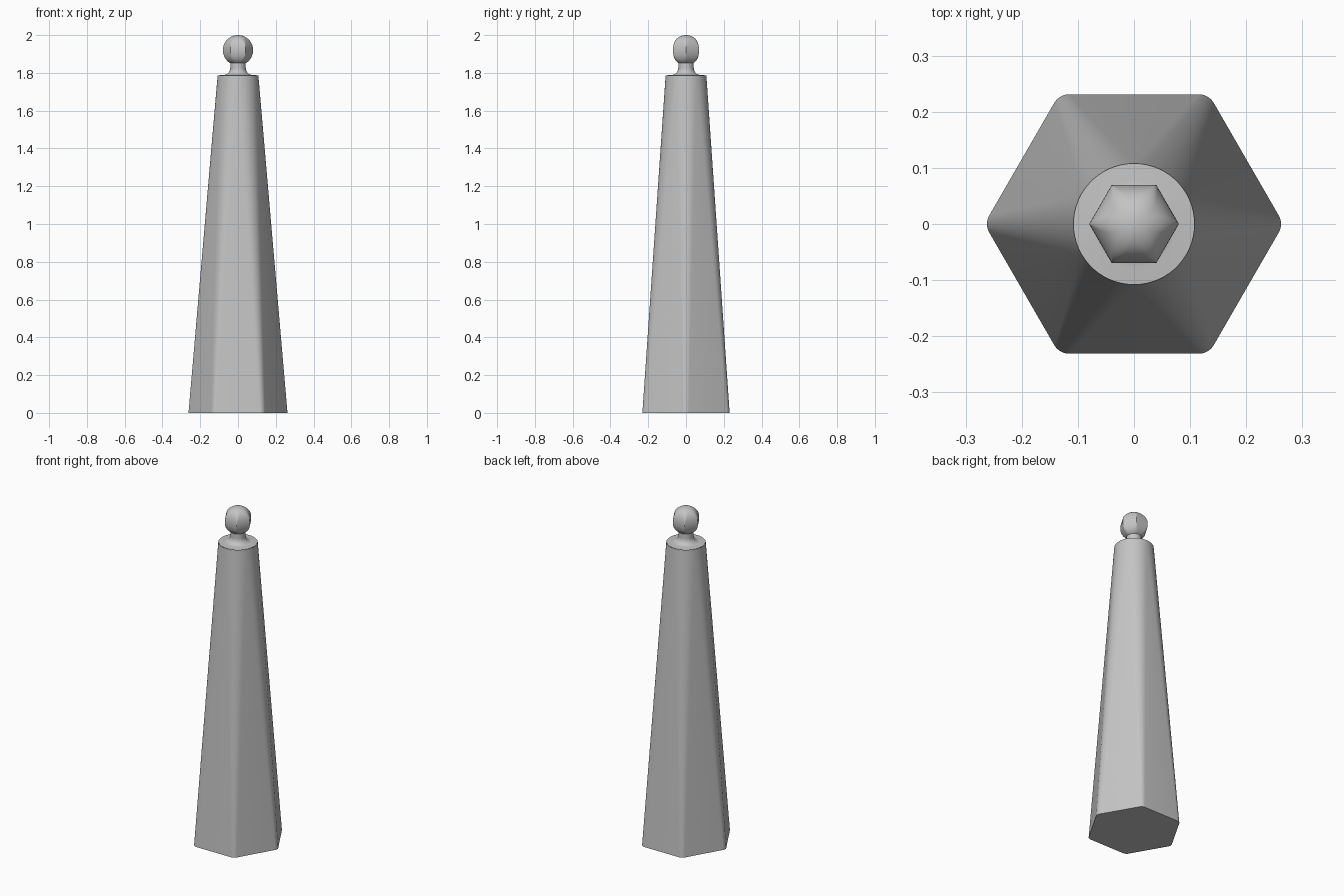
import bpy, bmesh, math

cube = bpy.data.objects.get("Cube")
if cube:
    bpy.data.objects.remove(cube)

grey = bpy.data.materials.new("plain_grey")
grey.use_nodes = True
grey.diffuse_color = (0.55, 0.55, 0.55, 1)
grey.node_tree.nodes["Principled BSDF"].inputs["Base Color"].default_value = (0.55, 0.55, 0.55, 1)

STEPS = 10                      # segments in each rounded corner
HEX = 2 / math.sqrt(3)          # corner / apothem ratio of a sharp hexagon


def section(apothem, corner, z):
    """Rounded hexagon; equal apothem and corner give a circle."""
    fillet = max((HEX * apothem - corner) / (HEX - 1), 0.0004)
    centre = (apothem - fillet) * HEX
    points = []
    for k in range(6):
        a = k * math.pi / 3
        for i in range(STEPS + 1):
            # stay just inside the full arc so neighbours never coincide
            b = a + (i / STEPS - 0.5) * math.pi / 3 * 0.97
            points.append((centre * math.cos(a) + fillet * math.cos(b),
                           centre * math.sin(a) + fillet * math.sin(b), z))
    return points


def loft(name, sections):
    bm = bmesh.new()
    rings = [[bm.verts.new(p) for p in section(*s)] for s in sections]
    for low, high in zip(rings, rings[1:]):
        for i in range(len(low)):
            j = (i + 1) % len(low)
            bm.faces.new((low[i], low[j], high[j], high[i]))
    bm.faces.new(rings[0][::-1])
    bm.faces.new(rings[-1])
    mesh = bpy.data.meshes.new(name)
    bm.to_mesh(mesh)
    bm.free()
    mesh.materials.append(grey)
    obj = bpy.data.objects.new(name, mesh)
    bpy.context.collection.objects.link(obj)
    bpy.ops.object.select_all(action="DESELECT")
    obj.select_set(True)
    bpy.context.view_layer.objects.active = obj
    bpy.ops.object.shade_smooth_by_angle(angle=math.radians(30))
    return obj


# Tapered shaft: hexagonal foot turning into a round top
BASE_A, BASE_C, TOP_R, TOP_Z = 0.231, 0.262, 0.108, 1.785
shaft = []
for i in range(13):
    t = i / 12
    shaft.append((BASE_A + (TOP_R - BASE_A) * t, BASE_C + (TOP_R - BASE_C) * t, TOP_Z * t))
loft("tapered_shaft", shaft)

# Round neck flaring out onto the shaft top
NECK_R, FLARE = 0.041, 0.036
neck = [(0.106, 0.106, TOP_Z - 0.003), (0.106, 0.106, TOP_Z + 0.002)]
for i in range(9):
    a = i / 8 * math.pi / 2
    r = NECK_R + FLARE * (1 - math.sin(a))
    neck.append((r, r, TOP_Z + 0.004 + FLARE * (1 - math.cos(a))))
neck.append((NECK_R, NECK_R, 1.87))
loft("neck", neck)

# Ball finial: round at its poles, hexagonal at its equator
BALL_R, BALL_Z = 0.08, 1.92
ball = []
for i in range(25):
    a = math.radians(-62 + 150 * i / 24)
    r = BALL_R * math.cos(a)
    flat = math.cos(a) ** 2
    ball.append((r * (1 - (1 - 1 / HEX) * flat), r, BALL_Z + BALL_R * math.sin(a)))
loft("ball_finial", ball)
